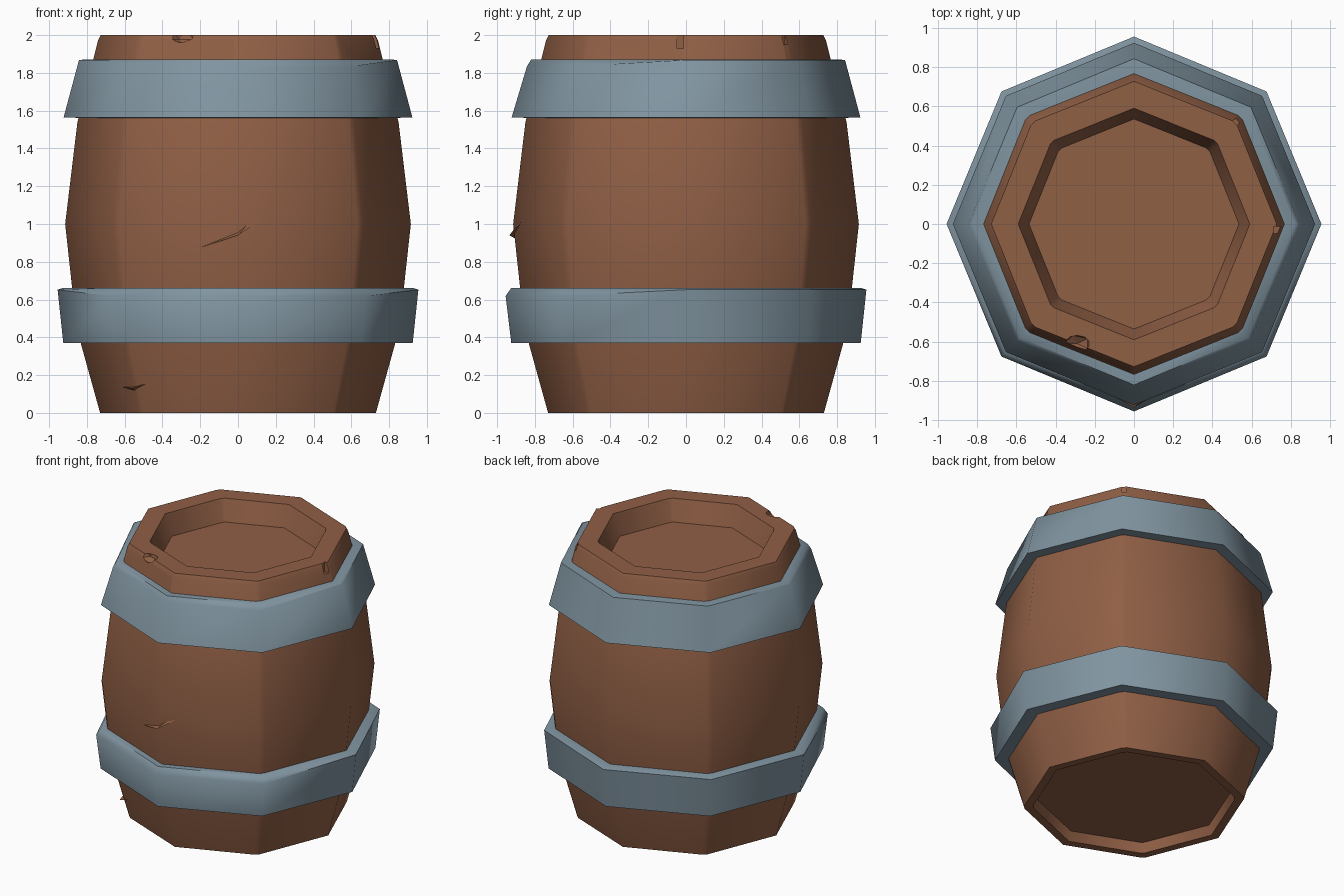
import bpy, bmesh, math
from mathutils import Matrix, Vector

if "Cube" in bpy.data.objects:
    bpy.data.objects.remove(bpy.data.objects["Cube"])


def material(name, rgb):
    m = bpy.data.materials.new(name)
    m.diffuse_color = (*rgb, 1)
    m.use_nodes = True
    m.node_tree.nodes["Principled BSDF"].inputs["Base Color"].default_value = m.diffuse_color
    return m


WOOD = material("brown wood", (0.28, 0.115, 0.06))
IRON = material("blue grey iron", (0.215, 0.295, 0.35))


def finish(bm, name, mat, smooth=0):
    bmesh.ops.recalc_face_normals(bm, faces=bm.faces[:])
    me = bpy.data.meshes.new(name)
    bm.to_mesh(me)
    bm.free()
    ob = bpy.data.objects.new(name, me)
    bpy.context.collection.objects.link(ob)
    me.materials.append(mat)
    if smooth:
        bpy.ops.object.select_all(action='DESELECT')
        ob.select_set(True)
        bpy.context.view_layer.objects.active = ob
        bpy.ops.object.shade_smooth_by_angle(angle=math.radians(smooth))
    return ob


def lathe(name, profile, angles, mat, closed, shift=None):
    """Sweep (radius, z) points round the given angles; caps the ends if not closed."""
    bm = bmesh.new()
    rings = []
    for k, (r, z) in enumerate(profile):
        ring = []
        for a in angles:
            t = math.radians(a)
            dz = shift(k, a) if shift else 0
            ring.append(bm.verts.new((r * math.cos(t), r * math.sin(t), z + dz)))
        rings.append(ring)
    n, p = len(angles), len(profile)
    for k in range(p if closed else p - 1):
        a, b = rings[k], rings[(k + 1) % p]
        for i in range(n):
            j = (i + 1) % n
            bm.faces.new((a[i], a[j], b[j], b[i]))
    if not closed:
        bm.faces.new(rings[0])
        bm.faces.new(rings[-1])
    return finish(bm, name, mat, 50)


def cut(target, loc, half, rot=(0, 0, 0), ball=False):
    """Boolean a box or low-poly ball out of the target and apply it."""
    bm = bmesh.new()
    if ball:
        bmesh.ops.create_icosphere(bm, subdivisions=1, radius=1)
    else:
        bmesh.ops.create_cube(bm, size=2)
    bm.transform(Matrix.LocRotScale(Vector(loc), None, None)
                 @ Matrix.Rotation(rot[2], 4, 'Z') @ Matrix.Rotation(rot[1], 4, 'Y')
                 @ Matrix.Diagonal((*half, 1)))
    tool = finish(bm, "chip_cutter", WOOD if target.name == "barrel_body" else IRON)
    tool.hide_render = True
    mod = target.modifiers.new("chip", 'BOOLEAN')
    mod.operation, mod.solver, mod.object = 'DIFFERENCE', 'EXACT', tool
    bpy.ops.object.select_all(action='DESELECT')
    target.select_set(True)
    bpy.context.view_layer.objects.active = target
    bpy.ops.object.modifier_apply(modifier=mod.name)
    bpy.data.objects.remove(tool, do_unlink=True)


def splinter(name, points):
    """Small raised shard of wood."""
    bm = bmesh.new()
    for p in points:
        bm.verts.new(p)
    bmesh.ops.convex_hull(bm, input=bm.verts[:])
    return finish(bm, name, WOOD)


# Body: eight sides, narrow chamfers on the diagonal corners, recessed lid and base
body_angles = []
for q in range(0, 360, 90):
    body_angles += [q, q + 43.7, q + 46.3]
body = lathe("barrel_body", [
    (0.65, 0.07), (0.67, 0.0), (0.73, 0.0), (0.855, 0.45), (0.915, 1.0),
    (0.85, 1.54), (0.74, 1.975), (0.727, 2.0), (0.59, 2.0), (0.535, 1.85)],
    body_angles, WOOD, False)

# Iron hoops: front top edges worn down a little
octagon = list(range(0, 360, 45))


def worn(k, a):
    return -0.033 if k == 1 and a in (225, 270, 315) else 0


lathe("lower_hoop", [(0.925, 0.37), (0.955, 0.652), (0.925, 0.662), (0.84, 0.662), (0.80, 0.37)],
      octagon, IRON, True, worn)
lathe("upper_hoop", [(0.923, 1.565), (0.842, 1.868), (0.82, 1.87), (0.73, 1.87), (0.80, 1.56)],
      octagon, IRON, True, worn)

# Rim wear: chamfered front-left edge, a rounded chip and small splits
n = math.radians(-112.5)
d = 0.645 + 0.0707
cut(body, (d * math.cos(n), d * math.sin(n), 2.0707), (0.1, 0.26, 0.1), (0, -math.pi / 4, n))
cut(body, (-0.29, -0.61, 2.0), (0.075, 0.05, 0.05), ball=True)
cut(body, (0.745, -0.03, 1.99), (0.035, 0.018, 0.06))
cut(body, (0.535, 0.535, 2.0), (0.03, 0.015, 0.05), (0, 0, math.pi / 4))

# Splinters on the front staves
splinter("front_splinter", [(-0.2, -0.82, 0.875), (0.0, -0.935, 0.94), (0.15, -0.845, 1.04),
                            (0.07, -0.875, 1.02), (0.0, -0.89, 0.96)])
splinter("low_splinter", [(-0.63, -0.33, 0.14), (-0.56, -0.57, 0.13),
                          (-0.44, -0.58, 0.17), (-0.54, -0.5, 0.11)])
